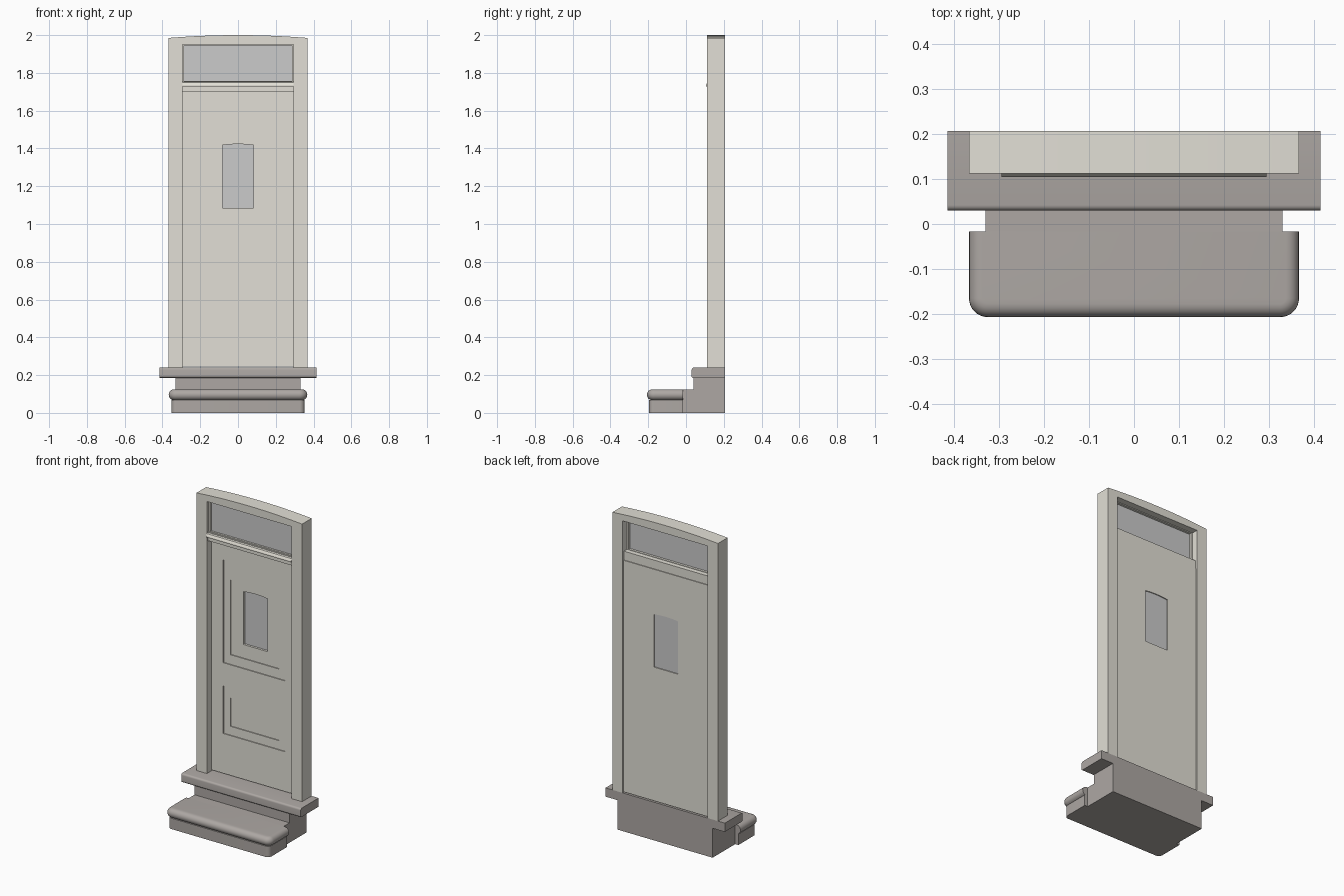
import bpy, bmesh, math

if "Cube" in bpy.data.objects:
    bpy.data.objects.remove(bpy.data.objects["Cube"])


def material(name, col):
    m = bpy.data.materials.new(name)
    m.diffuse_color = (*col, 1)
    m.use_nodes = True
    m.node_tree.nodes["Principled BSDF"].inputs["Base Color"].default_value = m.diffuse_color
    return m


PAINT = material("cream_paint", (0.76, 0.74, 0.67))
STONE = material("grey_stone", (0.42, 0.39, 0.37))
GLASS = material("glass", (0.55, 0.56, 0.58))


def loft(name, rings, mat):
    """Closed solid from a stack of equal-length rings of 3D points."""
    bm = bmesh.new()
    loops = [[bm.verts.new(p) for p in r] for r in rings]
    n = len(loops[0])
    for a, b in zip(loops, loops[1:]):
        for i in range(n):
            j = (i + 1) % n
            bm.faces.new((a[i], a[j], b[j], b[i]))
    bm.faces.new(loops[0])
    bm.faces.new(loops[-1])
    bmesh.ops.recalc_face_normals(bm, faces=bm.faces)
    me = bpy.data.meshes.new(name)
    bm.to_mesh(me)
    bm.free()
    ob = bpy.data.objects.new(name, me)
    bpy.context.collection.objects.link(ob)
    me.materials.append(mat)
    return ob


def prism_y(name, outline, y0, y1, mat):
    return loft(name, [[(x, y, z) for x, z in outline] for y in (y0, y1)], mat)


def prism_x(name, profile, x0, x1, mat):
    return loft(name, [[(x, y, z) for y, z in profile] for x in (x0, x1)], mat)


def panel(w, z0, z1, rise=0.0, n=12):
    """Front outline, half width w, with an optionally arched top."""
    pts = [(-w, z0), (w, z0)]
    if not rise:
        return pts + [(w, z1), (-w, z1)]
    for i in range(n + 1):
        t = 1 - 2 * i / n
        pts.append((w * t, z1 + rise * (1 - t * t)))
    return pts


def box(name, x0, x1, y0, y1, z0, z1, mat):
    return prism_y(name, [(x0, z0), (x1, z0), (x1, z1), (x0, z1)], y0, y1, mat)


def cut(ob, cutters):
    bpy.context.view_layer.objects.active = ob
    for c in cutters:
        c.hide_render = True
        m = ob.modifiers.new("cut", 'BOOLEAN')
        m.operation, m.solver, m.object = 'DIFFERENCE', 'EXACT', c
        bpy.ops.object.modifier_apply(modifier=m.name)
        bpy.data.objects.remove(c)


def smooth(ob):
    bpy.ops.object.select_all(action='DESELECT')
    ob.select_set(True)
    bpy.context.view_layer.objects.active = ob
    bpy.ops.object.shade_smooth_by_angle(angle=math.radians(35))


def step_plan(w, front, back, r, z, n=8):
    """Plan ring with rounded front corners."""
    pts = [(w, back, z), (-w, back, z)]
    for s, a0 in ((-1, math.pi), (1, 1.5 * math.pi)):
        for i in range(n + 1):
            a = a0 + math.pi / 2 * i / n
            pts.append((s * (w - r) + r * math.cos(a), front + r + r * math.sin(a), z))
    return pts


# Stone plinth and lower step
box("plinth", -0.33, 0.33, -0.017, 0.207, 0, 0.125, STONE)
box("riser", -0.33, 0.33, 0.04, 0.207, 0.125, 0.185, STONE)
smooth(loft("step_base", [step_plan(0.352, -0.195, -0.017, 0.025, z) for z in (0, 0.068)], STONE))

# Bullnosed tread
R = 0.029
rings = []
for k in range(11):
    a = -math.pi / 2 + math.pi * k / 10
    d = R * (1 - math.cos(a))
    rings.append(step_plan(0.367 - d, -0.207 + d, -0.017, 0.042 - d,
                           0.096 + R * math.sin(a)))
smooth(loft("step_tread", rings, STONE))

# Door sill with eased front edges
sill = [(0.207, 0.185), (0.207, 0.24)]
for k in range(5):
    a = math.pi / 2 + math.pi / 2 * k / 4
    sill.append((0.042 + 0.012 * math.cos(a), 0.228 + 0.012 * math.sin(a)))
sill += [(0.03, 0.19), (0.035, 0.185)]
smooth(prism_x("sill", sill, -0.415, 0.415, STONE))

# Frame posts and arched head
for side, s in (("left", -1), ("right", 1)):
    x0, x1 = sorted((s * 0.295, s * 0.367))
    box(side + "_post", x0, x1, 0.112, 0.207, 0.24, 1.95, PAINT)
smooth(prism_y("arched_head", panel(0.367, 1.95, 1.985, 0.015, 20), 0.112, 0.207, PAINT))

# Transom rail, its drip moulding, and the fanlight
box("transom_rail", -0.295, 0.295, 0.122, 0.195, 1.70, 1.755, PAINT)
prism_x("drip_moulding", [(0.125, 1.728), (0.105, 1.728), (0.105, 1.735),
                          (0.112, 1.748), (0.125, 1.752)], -0.295, 0.295, PAINT)
bead = prism_y("fanlight_frame", panel(0.295, 1.755, 1.95), 0.13, 0.165, PAINT)
cut(bead, [prism_y("cutter", panel(0.285, 1.758, 1.945), 0, 0.3, PAINT)])
prism_y("fanlight_glass", panel(0.287, 1.756, 1.947), 0.142, 0.15, GLASS)

# Door leaf with stepped recessed panels and window opening
door = box("door", -0.295, 0.295, 0.16, 0.2, 0.245, 1.70, PAINT)
recesses = [
    (panel(0.215, 0.94, 1.585), 0.166),
    (panel(0.17, 1.00, 1.47, 0.02), 0.172),
    (panel(0.215, 0.495, 0.795), 0.166),
    (panel(0.17, 0.55, 0.73), 0.172),
    (panel(0.083, 1.085, 1.417, 0.006), 0.3),
]
cut(door, [prism_y("cutter", o, 0.05, depth, PAINT) for o, depth in recesses])
prism_y("door_glass", panel(0.083, 1.085, 1.417, 0.006), 0.186, 0.194, GLASS)
